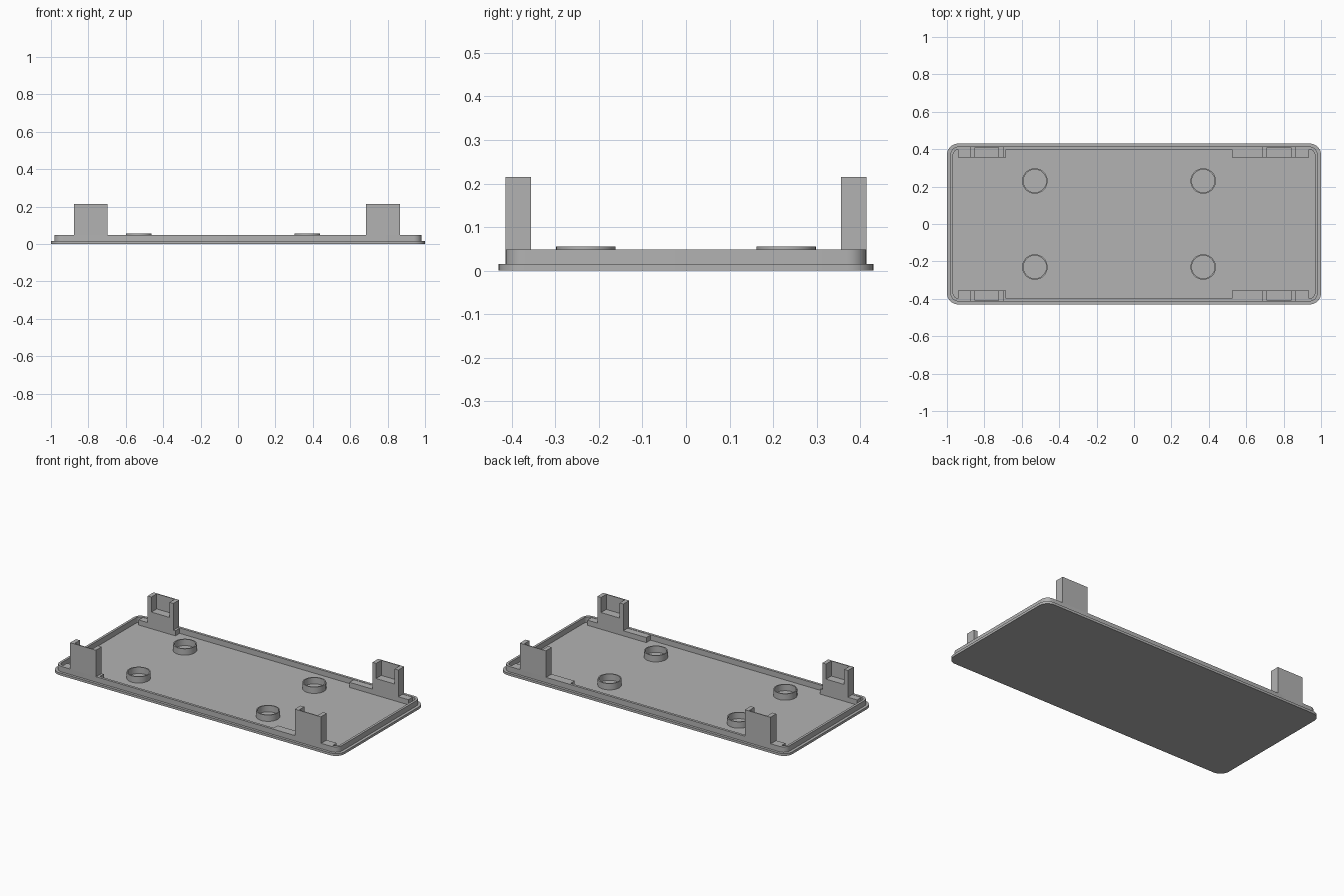
import bpy, bmesh, math
from mathutils import Vector

cube = bpy.data.objects.get("Cube")
if cube:
    bpy.data.objects.remove(cube, do_unlink=True)

grey = bpy.data.materials.new("plain grey")
grey.use_nodes = True
colour = (0.45, 0.45, 0.45, 1)
grey.diffuse_color = colour
grey.node_tree.nodes["Principled BSDF"].inputs["Base Color"].default_value = colour

FLOOR, RIM, POST = 0.015, 0.049, 0.215


def finish(name, bm, smooth=False):
    bmesh.ops.recalc_face_normals(bm, faces=bm.faces)
    mesh = bpy.data.meshes.new(name)
    bm.to_mesh(mesh)
    bm.free()
    obj = bpy.data.objects.new(name, mesh)
    bpy.context.collection.objects.link(obj)
    mesh.materials.append(grey)
    if smooth:
        bpy.ops.object.select_all(action='DESELECT')
        obj.select_set(True)
        bpy.context.view_layer.objects.active = obj
        bpy.ops.object.shade_smooth_by_angle(angle=math.radians(35))
    return obj


def rounded(hx, hy, r, steps=8):
    """Outline of a rectangle with rounded corners."""
    pts = []
    for k, (sx, sy) in enumerate([(1, 1), (-1, 1), (-1, -1), (1, -1)]):
        for i in range(steps + 1):
            a = math.pi / 2 * (k + i / steps)
            pts.append((sx * (hx - r) + r * math.cos(a), sy * (hy - r) + r * math.sin(a)))
    return pts


def circle(r, n=40):
    return [(r * math.cos(math.tau * i / n), r * math.sin(math.tau * i / n)) for i in range(n)]


def prism(name, outline, z0, z1, smooth=False):
    bm = bmesh.new()
    face = bm.faces.new([bm.verts.new((x, y, z0)) for x, y in outline])
    top = bmesh.ops.extrude_face_region(bm, geom=[face])["geom"]
    bmesh.ops.translate(bm, vec=Vector((0, 0, z1 - z0)),
                        verts=[v for v in top if isinstance(v, bmesh.types.BMVert)])
    return finish(name, bm, smooth)


def wall(name, outer, inner, z0, z1):
    """Closed upright wall between two matching outlines."""
    bm = bmesh.new()
    loops = [[bm.verts.new((x, y, z)) for x, y in line]
             for line, z in ((outer, z0), (outer, z1), (inner, z1), (inner, z0))]
    n = len(outer)
    for a, b in zip(loops, loops[1:] + loops[:1]):
        for i in range(n):
            j = (i + 1) % n
            bm.faces.new((a[i], a[j], b[j], b[i]))
    return finish(name, bm, True)


def block(name, x0, x1, y0, y1, z0, z1):
    return prism(name, [(x0, y0), (x1, y0), (x1, y1), (x0, y1)], z0, z1)


# Base plate and the raised lip around it
prism("base_plate", rounded(1.0, 0.43, 0.06), 0, FLOOR, True)
wall("lip", rounded(0.982, 0.414, 0.045), rounded(0.967, 0.398, 0.03), FLOOR, RIM)

# Open round standoffs
for x in (-0.53, 0.37):
    for y in (-0.23, 0.23):
        ring = wall("standoff_ring", circle(0.068), circle(0.061), FLOOR, 0.055)
        ring.location = (x, y, 0)

# Clip posts on ledges: (post start, post end, ledge start, ledge end)
IN, OUT, SKIN, SIDE, SEAT = 0.356, 0.414, 0.006, 0.026, 0.12
for x0, x1, l0, l1 in ((-0.877, -0.699, -0.94, -0.684), (0.685, 0.866, 0.525, 0.936)):
    for s, side in ((-1, "front"), (1, "back")):
        def part(name, a, b, y0, y1, z0, z1):
            block(f"{side}_{name}", a, b, *sorted((s * y0, s * y1)), z0, z1)

        part("ledge", l0, l1, IN, 0.4, FLOOR, RIM - 0.002)
        part("post_body", x0, x1, IN, OUT, FLOOR, SEAT)
        part("post_outer_wall", x0, x1, OUT - SKIN, OUT, SEAT, POST)
        part("post_left_cheek", x1 - SIDE, x1, IN, OUT - SKIN, SEAT, POST)
        part("post_right_cheek", x0, x0 + SIDE, IN, OUT - SKIN, SEAT, POST)
